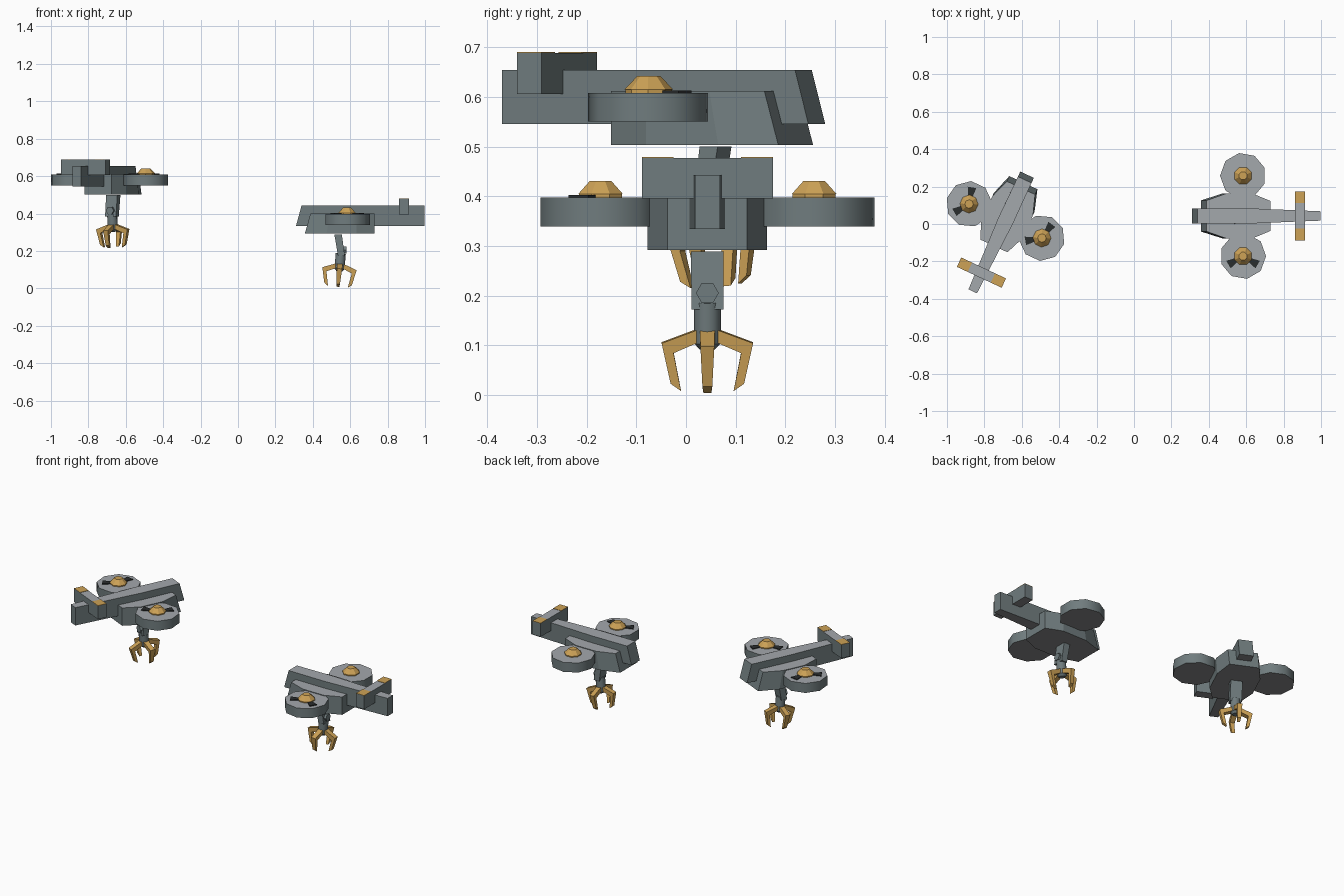
import bpy, bmesh, math
from mathutils import Matrix, Vector

if "Cube" in bpy.data.objects:
    bpy.data.objects.remove(bpy.data.objects["Cube"])


def mat(name, c):
    m = bpy.data.materials.new(name)
    m.diffuse_color = (*c, 1)
    m.use_nodes = True
    m.node_tree.nodes["Principled BSDF"].inputs["Base Color"].default_value = m.diffuse_color
    return m


SLATE = mat("slate", (0.162, 0.202, 0.209))
TOP = mat("light grey", (0.366, 0.392, 0.413))
UNDER = mat("underside grey", (0.24, 0.24, 0.245))
GOLD = mat("gold", (0.61, 0.36, 0.093))
DARK = mat("dark blade", (0.023, 0.026, 0.027))


def finish(bm, name, world, mats, smooth=None):
    """Turn a bmesh into an object; grey parts get lighter tops and undersides."""
    bmesh.ops.recalc_face_normals(bm, faces=bm.faces)
    if len(mats) == 3:
        for f in bm.faces:
            f.material_index = 1 if f.normal.z > 0.7 else 2 if f.normal.z < -0.7 else 0
    me = bpy.data.meshes.new(name)
    bm.to_mesh(me)
    bm.free()
    for m in mats:
        me.materials.append(m)
    ob = bpy.data.objects.new(name, me)
    bpy.context.collection.objects.link(ob)
    ob.matrix_world = world
    if smooth:
        bpy.context.view_layer.objects.active = ob
        for o in bpy.context.selected_objects:
            o.select_set(False)
        ob.select_set(True)
        bpy.ops.object.shade_smooth_by_angle(angle=math.radians(smooth))
    return ob


def loft(name, low, high, world, mats):
    """Solid between two matching outlines of 3D points."""
    bm = bmesh.new()
    a = [bm.verts.new(p) for p in low]
    b = [bm.verts.new(p) for p in high]
    bm.faces.new(a)
    bm.faces.new(b)
    for i in range(len(a)):
        j = (i + 1) % len(a)
        bm.faces.new((a[i], a[j], b[j], b[i]))
    return finish(bm, name, world, mats)


def mirrored(half, z):
    """Outline from a half outline (x, y), mirrored across the centre line."""
    return [(x, y, z) for x, y in half] + [(x, -y, z) for x, y in reversed(half)]


def box(name, x0, x1, y0, y1, z0, z1, world, mats):
    q = [(x0, y0), (x1, y0), (x1, y1), (x0, y1)]
    return loft(name, [(*p, z0) for p in q], [(*p, z1) for p in q], world, mats)


def cone(name, r0, r1, z0, z1, n, turn, world, mats, smooth=None):
    bm = bmesh.new()
    bmesh.ops.create_cone(bm, cap_ends=True, segments=n, radius1=r0, radius2=r1, depth=z1 - z0,
                          matrix=Matrix.Translation((0, 0, (z0 + z1) / 2)) @ Matrix.Rotation(turn, 4, 'Z'))
    return finish(bm, name, world, mats, smooth)


GREY = [SLATE, TOP, UNDER]


def drone(tag, x, y, z, heading, blades):
    W = Matrix.Translation((x, y, z)) @ Matrix.Rotation(math.radians(heading), 4, 'Z')

    # spine beam with raked nose and tapered tail
    loft(tag + "_spine",
         mirrored([(0.273, 0.040), (0.0, 0.042), (-0.415, 0.025)], 0.334),
         mirrored([(0.243, 0.040), (0.0, 0.042), (-0.415, 0.025)], 0.443), W, GREY)
    # wider lower hull
    loft(tag + "_hull",
         mirrored([(0.226, 0.083), (0.11, 0.12), (-0.05, 0.12), (-0.147, 0.08)], 0.292),
         mirrored([(0.195, 0.083), (0.09, 0.12), (-0.05, 0.12), (-0.147, 0.08)], 0.401), W, GREY)
    # tail bar with gold end plates
    box(tag + "_tail_bar", -0.332, -0.277, -0.132, 0.132, 0.395, 0.477, W, GREY)
    for s in (1, -1):
        box(tag + "_tail_plate", -0.332, -0.277, *sorted((s * 0.068, s * 0.132)), 0.476, 0.479, W, [GOLD])

    # rotor pods, hubs and blades
    for s in (1, -1):
        R = W @ Matrix.Translation((0, s * 0.215, 0))
        cone(tag + "_rotor_pod", 0.123, 0.123, 0.339, 0.397, 9, s * math.pi / 2, R, GREY, 45)
        cone(tag + "_rotor_hub", 0.047, 0.047, 0.396, 0.405, 8, math.pi / 8, R, [GOLD])
        cone(tag + "_rotor_cap", 0.049, 0.023, 0.404, 0.431, 8, math.pi / 8, R, [GOLD])
        for ang in blades[s]:
            B = R @ Matrix.Rotation(math.radians(ang), 4, 'Z')
            q = [(0.03, -0.010), (0.09, -0.023), (0.09, 0.023), (0.03, 0.010)]
            loft(tag + "_blade", [(*p, 0.395) for p in q], [(*p, 0.402) for p in q], B, [DARK])

    # arm: tilted upper link, elbow and wrist
    def sect(cx, z, hx, hy):
        return [(cx - hx, -hy, z), (cx + hx, -hy, z), (cx + hx, hy, z), (cx - hx, hy, z)]
    loft(tag + "_upper_arm", sect(0.030, 0.172, 0.018, 0.032), sect(0.048, 0.289, 0.020, 0.033), W, [SLATE])
    E = W @ Matrix.Translation((0.018, 0, 0.205)) @ Matrix.Rotation(math.pi / 2, 4, 'Y')
    cone(tag + "_elbow", 0.023, 0.023, -0.015, 0.015, 6, 0, E, [SLATE])
    H = W @ Matrix.Translation((0.041, 0, 0.10)) @ Matrix.Rotation(math.radians(-5), 4, 'Y') \
        @ Matrix.Translation((0, 0, -0.10))
    H = W @ Matrix.Translation((0.041, 0, 0.10)) @ Matrix.Rotation(math.radians(-5), 4, 'Y') \
        @ Matrix.Translation((0, 0, -0.103))
    cone(tag + "_wrist", 0.027, 0.027, 0.107, 0.190, 12, 0, H, [SLATE], 40)
    cone(tag + "_wrist_tip", 0.016, 0.027, 0.095, 0.107, 12, 0, H, [SLATE])

    # four bent claw fingers
    prof = [(0.020, 0.135, 0.015), (0.092, 0.108, 0.014), (0.074, 0.026, 0.010),
            (0.053, 0.011, 0.008), (0.068, 0.088, 0.013), (0.020, 0.109, 0.015)]
    for k in range(4):
        F = H @ Matrix.Rotation(k * math.pi / 2, 4, 'Z')
        loft(tag + "_claw_finger", [(r, -w, h) for r, h, w in prof],
             [(r, w, h) for r, h, w in prof], F, [GOLD])


drone("right_drone", 0.583, 0.043, 0.0, 180, {1: (30, 150), -1: ()})
drone("left_drone", -0.687, 0.016, 0.211, 65, {1: (15, 145), -1: (-11, 125)})
